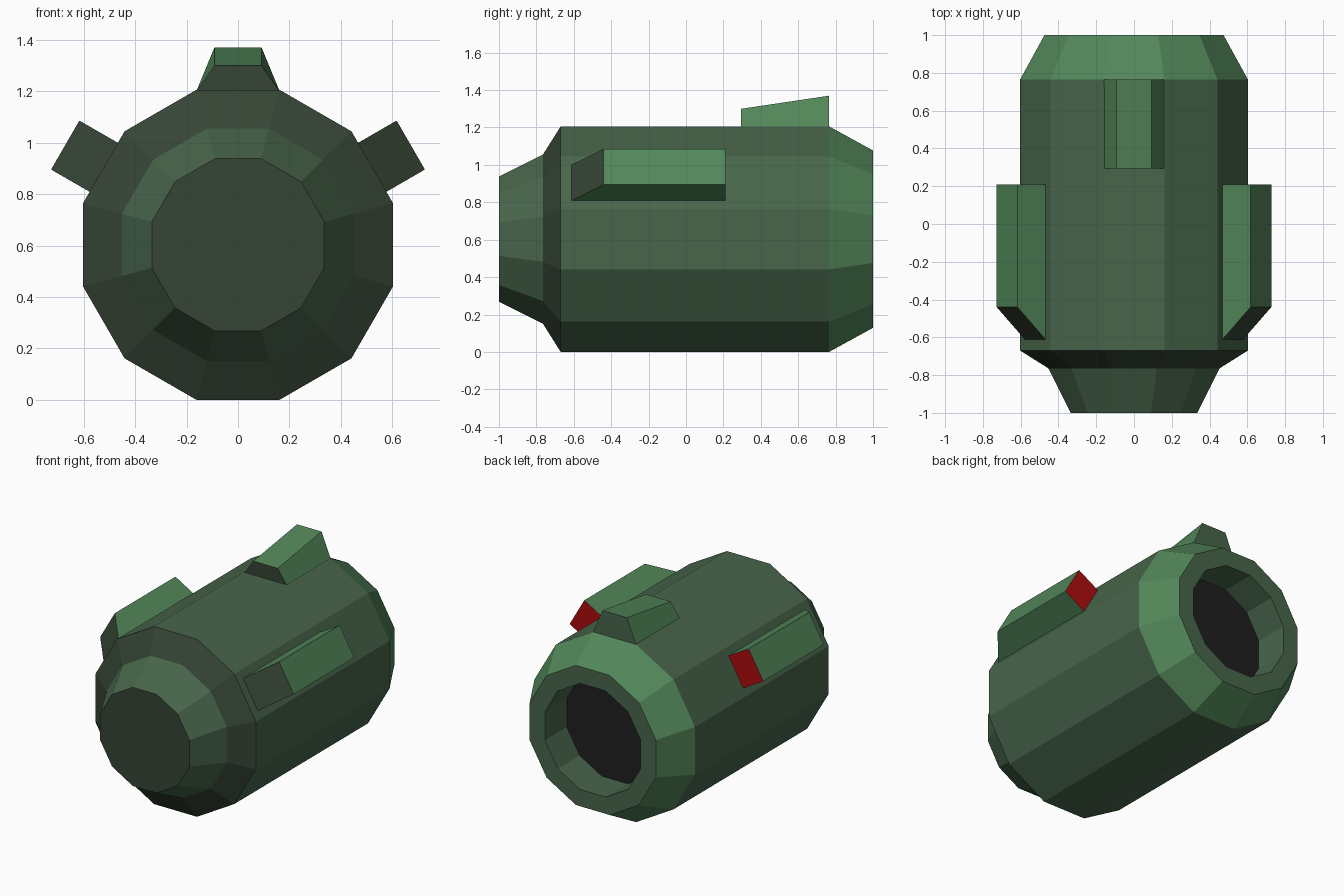
import bpy, bmesh, math
from mathutils import Vector, Matrix

if "Cube" in bpy.data.objects:
    bpy.data.objects.remove(bpy.data.objects["Cube"])

ZC = 0.603      # height of the long axis
SIDES = 12


def material(name, rgb):
    m = bpy.data.materials.new(name)
    m.diffuse_color = (*rgb, 1)
    m.use_nodes = True
    m.node_tree.nodes["Principled BSDF"].inputs["Base Color"].default_value = m.diffuse_color
    return m


MATS = [material("body_green", (0.065, 0.132, 0.071)),
        material("bright_green", (0.085, 0.242, 0.100)),
        material("dark_olive", (0.036, 0.058, 0.035)),
        material("black", (0.014, 0.014, 0.014)),
        material("red", (0.42, 0.004, 0.004))]
BODY, BRIGHT, DARK, BLACK, RED = range(5)


def finish(bm, name):
    bmesh.ops.recalc_face_normals(bm, faces=bm.faces)
    me = bpy.data.meshes.new(name)
    bm.to_mesh(me)
    bm.free()
    for m in MATS:
        me.materials.append(m)
    ob = bpy.data.objects.new(name, me)
    bpy.context.collection.objects.link(ob)
    return ob


def hull():
    # (y, flat-to-flat radius, colour of the band that follows)
    profile = [(-1.0, 0.335, BODY), (-0.765, 0.452, DARK), (-0.67, 0.603, BODY),
               (0.765, 0.603, BRIGHT), (1.0, 0.474, BODY), (1.0, 0.36, BODY),
               (0.765, 0.36, BLACK)]
    bm = bmesh.new()
    rings = []
    for y, apothem, _ in profile:
        r = apothem / math.cos(math.pi / SIDES)
        angles = [math.tau * (i + 0.5) / SIDES for i in range(SIDES)]
        rings.append([bm.verts.new((r * math.cos(a), y, ZC + r * math.sin(a))) for a in angles])
    for k in range(len(rings) - 1):
        a, b = rings[k], rings[k + 1]
        for i in range(SIDES):
            j = (i + 1) % SIDES
            bm.faces.new((a[i], a[j], b[j], b[i])).material_index = profile[k][2]
    bm.faces.new(rings[0]).material_index = DARK       # nose disc
    bm.faces.new(rings[-1]).material_index = BLACK     # recess floor
    finish(bm, "hull")


def block(name, front, back, front_col, back_col, matrix):
    """Four-sided block: front and back are (y_base, y_top, base_half, top_half, height)."""
    bm = bmesh.new()
    base = 0.595
    loops = []
    for y0, y1, w0, w1, h in (front, back):
        pts = [(-w0, y0, base), (w0, y0, base), (w1, y1, h), (-w1, y1, h)]
        loops.append([bm.verts.new(matrix @ Vector(p)) for p in pts])
    f, b = loops
    bm.faces.new(f).material_index = front_col
    bm.faces.new(b).material_index = back_col
    for i in range(4):
        j = (i + 1) % 4
        bm.faces.new((f[i], f[j], b[j], b[i])).material_index = BRIGHT
    finish(bm, name)


hull()

lift = Matrix.Translation((0, 0, ZC))

# Tapered fin on top, rising toward the back
block("top_fin", (0.295, 0.295, 0.163, 0.092, 0.697), (0.765, 0.765, 0.163, 0.092, 0.767),
      DARK, BODY, lift)

# Side pods with slanted fronts and red rear faces
for side, s in (("left", -1), ("right", 1)):
    turn = lift @ Matrix.Rotation(s * math.radians(60), 4, 'Y')
    block(side + "_pod", (-0.62, -0.44, 0.11, 0.11, 0.776), (0.21, 0.21, 0.11, 0.11, 0.776),
          DARK, RED, turn)
